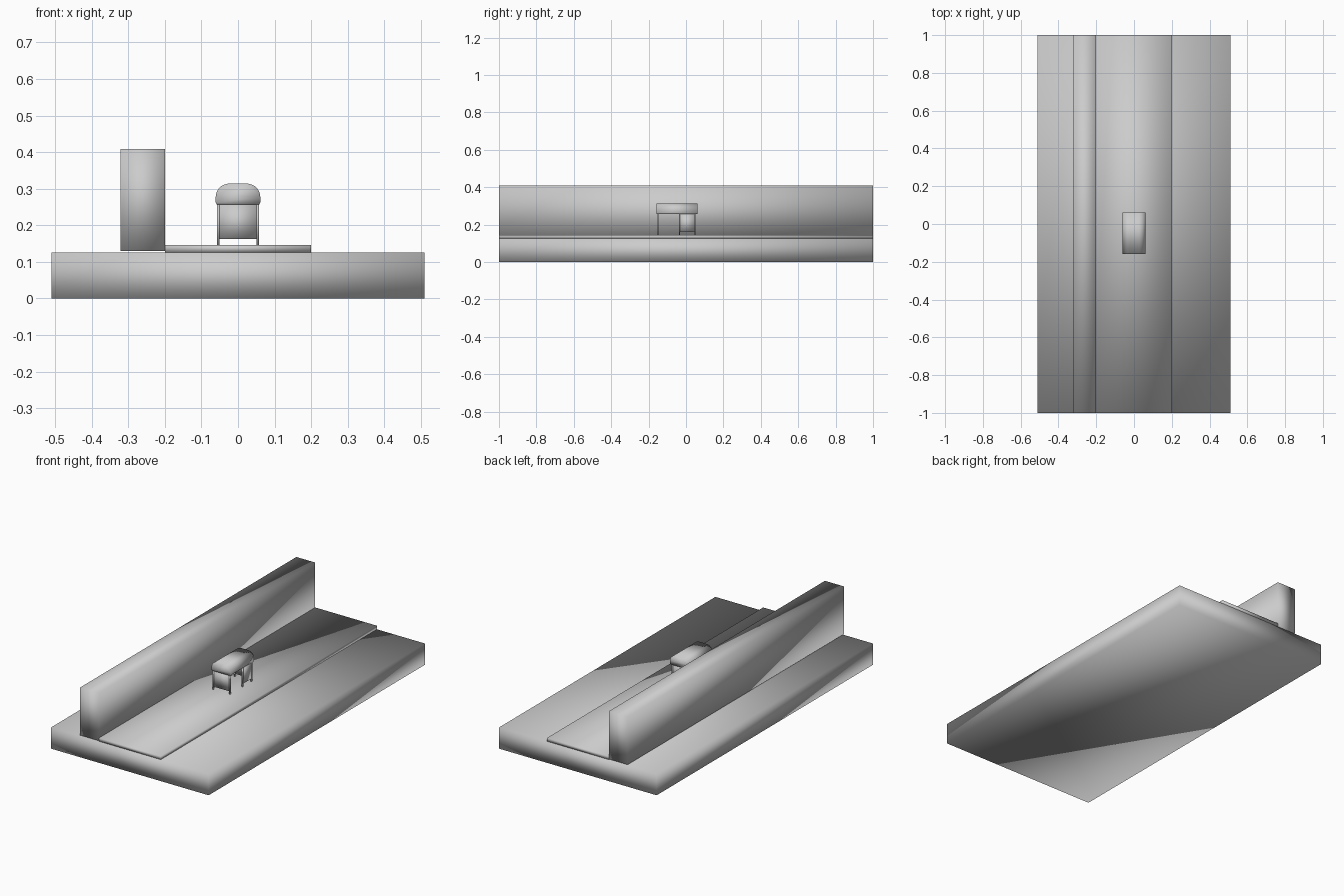
import bpy
import bmesh
from math import cos, sin, pi

old = bpy.data.objects.get("Cube")
if old:
    bpy.data.objects.remove(old, do_unlink=True)

# One plain grey for everything
COLOUR = (0.6, 0.6, 0.6, 1)
grey = bpy.data.materials.new("plain_grey")
grey.use_nodes = True
grey.diffuse_color = COLOUR
grey.node_tree.nodes["Principled BSDF"].inputs["Base Color"].default_value = COLOUR


def extrude_y(name, profile, y0, y1):
    """Solid made by sweeping an x-z profile from y0 to y1, softly shaded."""
    bm = bmesh.new()
    face = bm.faces.new([bm.verts.new((x, y0, z)) for x, z in profile])
    swept = bmesh.ops.extrude_face_region(bm, geom=[face], use_keep_orig=True)
    verts = [v for v in swept["geom"] if isinstance(v, bmesh.types.BMVert)]
    bmesh.ops.translate(bm, verts=verts, vec=(0, y1 - y0, 0))
    bmesh.ops.recalc_face_normals(bm, faces=bm.faces)
    for f in bm.faces:
        f.smooth = True
    mesh = bpy.data.meshes.new(name)
    bm.to_mesh(mesh)
    bm.free()
    mesh.materials.append(grey)
    obj = bpy.data.objects.new(name, mesh)
    bpy.context.collection.objects.link(obj)
    return obj


def box(name, x0, x1, y0, y1, z0, z1):
    return extrude_y(name, [(x0, z0), (x1, z0), (x1, z1), (x0, z1)], y0, y1)


# Ground slab, raised roadway and the long wall beside it
box("ground_slab", -0.51, 0.51, -1, 1, 0, 0.125)
box("roadway", -0.2, 0.2, -1, 1, 0.126, 0.146)
box("long_wall", -0.322, -0.2, -1, 1, 0.129, 0.409)

# Rounded roof of the small shelter
HALF, EAVE, RADIUS = 0.061, 0.277, 0.037
roof = [(-HALF + 0.003, 0.257), (HALF - 0.003, 0.257), (HALF, 0.262)]
for side, start in ((1, 0), (-1, pi / 2)):
    for i in range(9):
        a = start + i * pi / 16
        roof.append((side * (HALF - RADIUS) + RADIUS * cos(a), EAVE + RADIUS * sin(a)))
roof.append((-HALF, 0.262))
extrude_y("shelter_roof", roof, -0.158, 0.062)

# Six posts in three pairs
FRONT, MIDDLE, BACK = -0.15, -0.035, 0.048
POST = 0.0035
for row, y in (("front", FRONT), ("middle", MIDDLE), ("back", BACK)):
    for side, x in (("left", 0.0535), ("right", -0.0535)):
        box(f"{row}_{side}_post", x - POST, x + POST, y - POST, y + POST, 0.146, 0.258)

# Thin wall panels: both ends closed, sides closed behind the doorway
for row, y in (("front", FRONT), ("back", BACK)):
    box(f"{row}_panel", -0.05, 0.05, y - 0.002, y + 0.002, 0.162, 0.257)
for side, x in (("left", 0.0535), ("right", -0.0535)):
    box(f"{side}_panel", x - 0.002, x + 0.002, MIDDLE, BACK, 0.162, 0.257)
